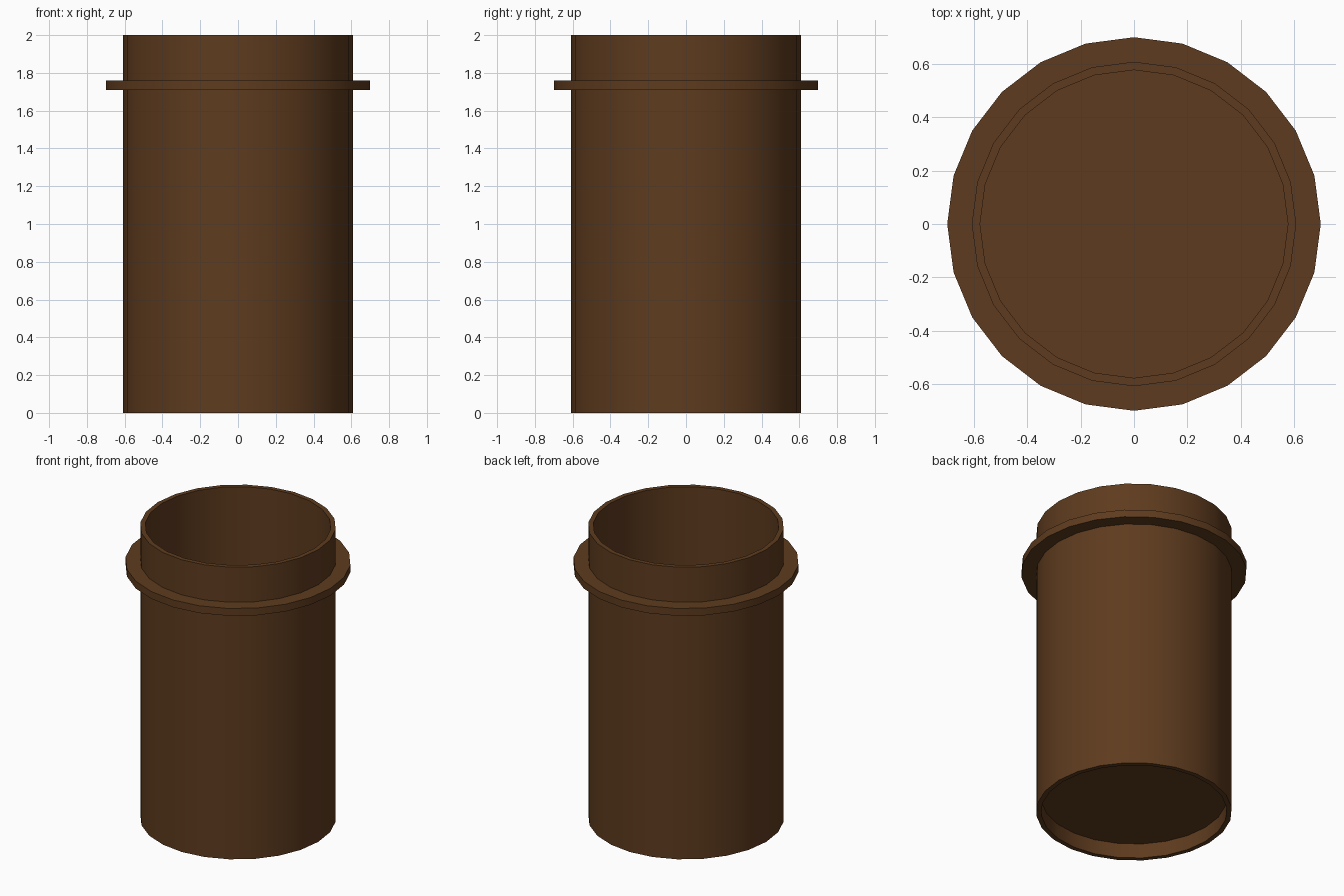
import bpy, bmesh
from math import cos, sin, radians, tau

if "Cube" in bpy.data.objects:
    bpy.data.objects.remove(bpy.data.objects["Cube"])

SIDES = 24

mat = bpy.data.materials.new("brown")
mat.diffuse_color = (0.112, 0.044, 0.013, 1)
mat.use_nodes = True
mat.node_tree.nodes["Principled BSDF"].inputs["Base Color"].default_value = mat.diffuse_color


def lathe(name, profile, cap=False):
    """Spin (radius, z) points, listed bottom-up along the outside, around z."""
    bm = bmesh.new()
    rings = [[bm.verts.new((r * cos(tau * i / SIDES), r * sin(tau * i / SIDES), z))
              for i in range(SIDES)] for r, z in profile]
    for a, b in zip(rings, rings[1:]):
        for i in range(SIDES):
            j = (i + 1) % SIDES
            bm.faces.new((a[i], a[j], b[j], b[i]))
    if cap:
        bm.faces.new(rings[0][::-1])
        bm.faces.new(rings[-1])
    mesh = bpy.data.meshes.new(name)
    bm.to_mesh(mesh)
    bm.free()
    mesh.materials.append(mat)
    obj = bpy.data.objects.new(name, mesh)
    bpy.context.collection.objects.link(obj)
    bpy.ops.object.select_all(action='DESELECT')
    obj.select_set(True)
    bpy.context.view_layer.objects.active = obj
    bpy.ops.object.shade_smooth_by_angle(angle=radians(30))
    return obj


OUTER, INNER, RIM = 0.608, 0.577, 0.70

# Open-topped barrel with a floor recessed above the bottom edge
lathe("barrel", [(INNER, 0.10), (INNER, 0), (OUTER, 0),
                 (OUTER, 2), (INNER, 2), (INNER, 0.13)], cap=True)

# Collar ring around the upper part
lathe("collar", [(OUTER, 1.71), (RIM, 1.71), (RIM, 1.76), (OUTER, 1.76)])
